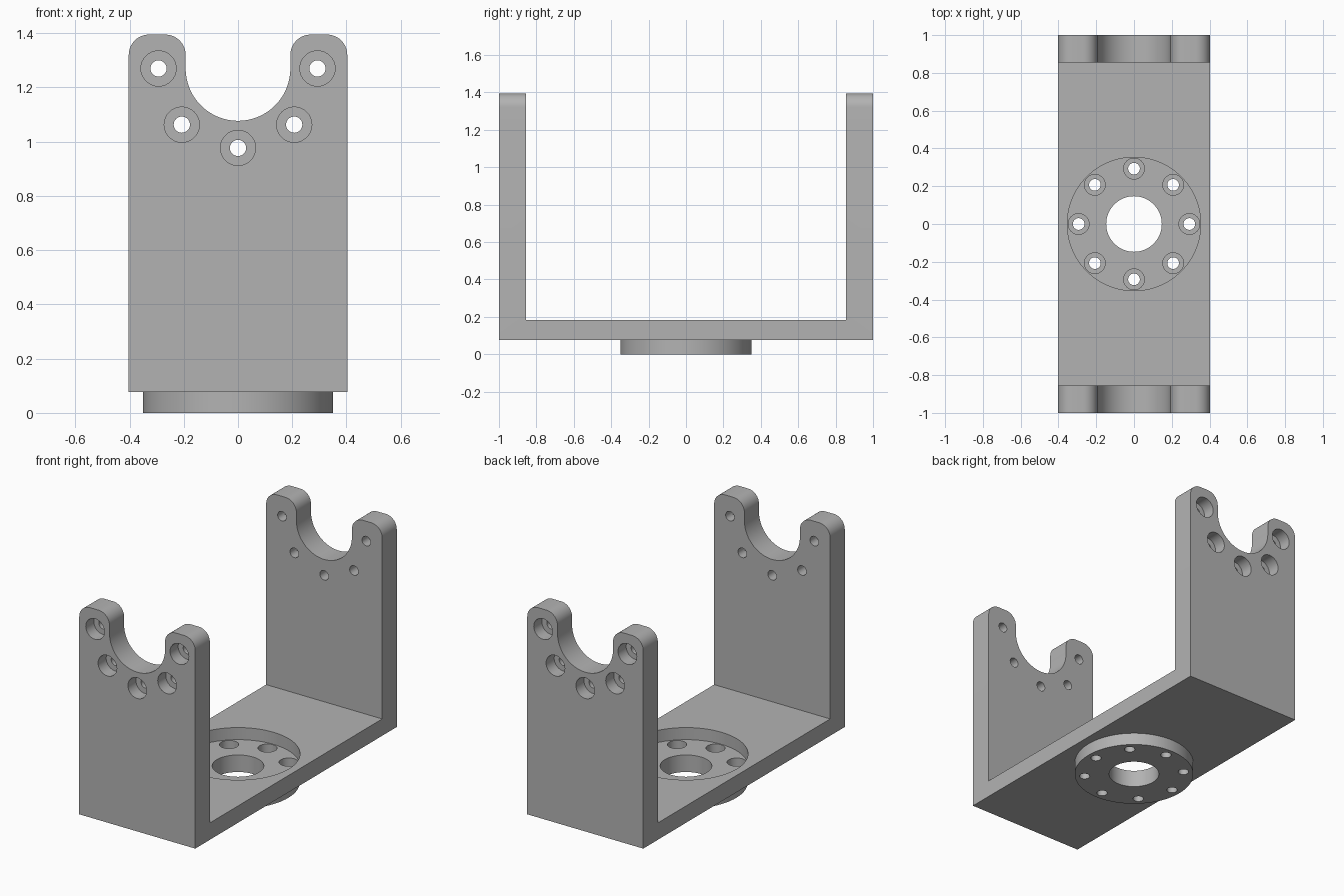
import bpy, bmesh
from math import sin, cos, pi, radians
from mathutils import Matrix

if "Cube" in bpy.data.objects:
    bpy.data.objects.remove(bpy.data.objects["Cube"])

grey = bpy.data.materials.new("plain_grey")
grey.use_nodes = True
GREY = (0.45, 0.45, 0.45, 1)
grey.diffuse_color = GREY
grey.node_tree.nodes["Principled BSDF"].inputs["Base Color"].default_value = GREY

HALF_W, TOP, BOTTOM, FLOOR = 0.403, 1.395, 0.077, 0.183
ARM_IN = 0.855            # inner face of each arm
NOTCH_R, AXIS_Z = 0.193, 1.27
BOLT_R = 0.293            # bolt circle radius
FILLET = 0.075


def finish(bm, name):
    bmesh.ops.recalc_face_normals(bm, faces=bm.faces)
    mesh = bpy.data.meshes.new(name)
    bm.to_mesh(mesh)
    bm.free()
    mesh.materials.append(grey)
    obj = bpy.data.objects.new(name, mesh)
    bpy.context.collection.objects.link(obj)
    return obj


def prism(name, points, vector):
    bm = bmesh.new()
    face = bm.faces.new([bm.verts.new(p) for p in points])
    out = bmesh.ops.extrude_face_region(bm, geom=[face])
    verts = [v for v in out["geom"] if isinstance(v, bmesh.types.BMVert)]
    bmesh.ops.translate(bm, verts=verts, vec=vector)
    return finish(bm, name)


def add_cylinder(bm, radius, centre, depth, along_y=False, sides=32):
    turn = Matrix.Rotation(pi / 2, 4, "X") if along_y else Matrix()
    bmesh.ops.create_cone(bm, cap_ends=True, segments=sides, radius1=radius,
                          radius2=radius, depth=depth,
                          matrix=Matrix.Translation(centre) @ turn)


def span(bm, radius, x, y, z0, z1, sides=32):
    add_cylinder(bm, radius, (x, y, (z0 + z1) / 2), z1 - z0, False, sides)


def combine(target, tool, operation):
    mod = target.modifiers.new(operation.title(), "BOOLEAN")
    mod.operation, mod.object, mod.solver = operation, tool, "EXACT"
    bpy.context.view_layer.objects.active = target
    bpy.ops.object.modifier_apply(modifier=mod.name)
    bpy.data.objects.remove(tool)


def arc(cx, cz, radius, start, end, steps):
    angles = [radians(start + (end - start) * i / steps) for i in range(steps + 1)]
    return [(cx + radius * cos(a), cz + radius * sin(a)) for a in angles]


# U-shaped side profile, extruded across the width
half = [(1, BOTTOM), (1, TOP + 0.1), (ARM_IN, TOP + 0.1), (ARM_IN, FLOOR)]
profile = half + [(-y, z) for y, z in reversed(half)]
bracket = prism("bracket", [(-0.5, y, z) for y, z in profile], (1, 0, 0))

# Front outline with rounded horns and a round notch
right = [(HALF_W, -0.1)]
right += arc(HALF_W - FILLET, TOP - FILLET, FILLET, 0, 90, 10)
right += arc(NOTCH_R + FILLET, TOP - FILLET, FILLET, 90, 180, 10)
right += arc(0, AXIS_Z, NOTCH_R, 0, -90, 24)
outline = right + [(-x, z) for x, z in reversed(right[:-1])]
combine(bracket, prism("outline", [(x, -1.2, z) for x, z in outline], (0, 2.4, 0)),
        "INTERSECT")

# Round mounting boss under the base
bm = bmesh.new()
span(bm, 0.35, 0, 0, 0, 0.09, 96)
combine(bracket, finish(bm, "boss"), "UNION")

# Round recess in the base, with its centre bore
RECESS = 0.107
bm = bmesh.new()
span(bm, 0.353, 0, 0, RECESS, 0.3, 96)
combine(bracket, finish(bm, "recess"), "DIFFERENCE")
bm = bmesh.new()
span(bm, 0.147, 0, 0, -0.1, 0.3, 64)
combine(bracket, finish(bm, "centre_bore"), "DIFFERENCE")

# Bolt holes: counterbores first, then the through holes
base_bolts = [(BOLT_R * cos(i * pi / 4), BOLT_R * sin(i * pi / 4)) for i in range(8)]
arm_bolts = arc(0, AXIS_Z, BOLT_R, 180, 360, 4)
for name, r_base, z_low, r_arm, y_in in (("counterbores", 0.055, 0.05, 0.065, 0.92),
                                         ("bolt_holes", 0.031, -0.1, 0.03, 0.8)):
    bm = bmesh.new()
    for x, y in base_bolts:
        span(bm, r_base, x, y, z_low, 0.2)
    for x, z in arm_bolts:
        for side in (-1, 1):
            add_cylinder(bm, r_arm, (x, side * (y_in + 1.1) / 2, z), 1.1 - y_in, True)
    combine(bracket, finish(bm, name), "DIFFERENCE")

# Smooth curved walls, keep edges sharp
bpy.ops.object.select_all(action="DESELECT")
bracket.select_set(True)
bpy.context.view_layer.objects.active = bracket
bpy.ops.object.shade_smooth_by_angle(angle=radians(30))
